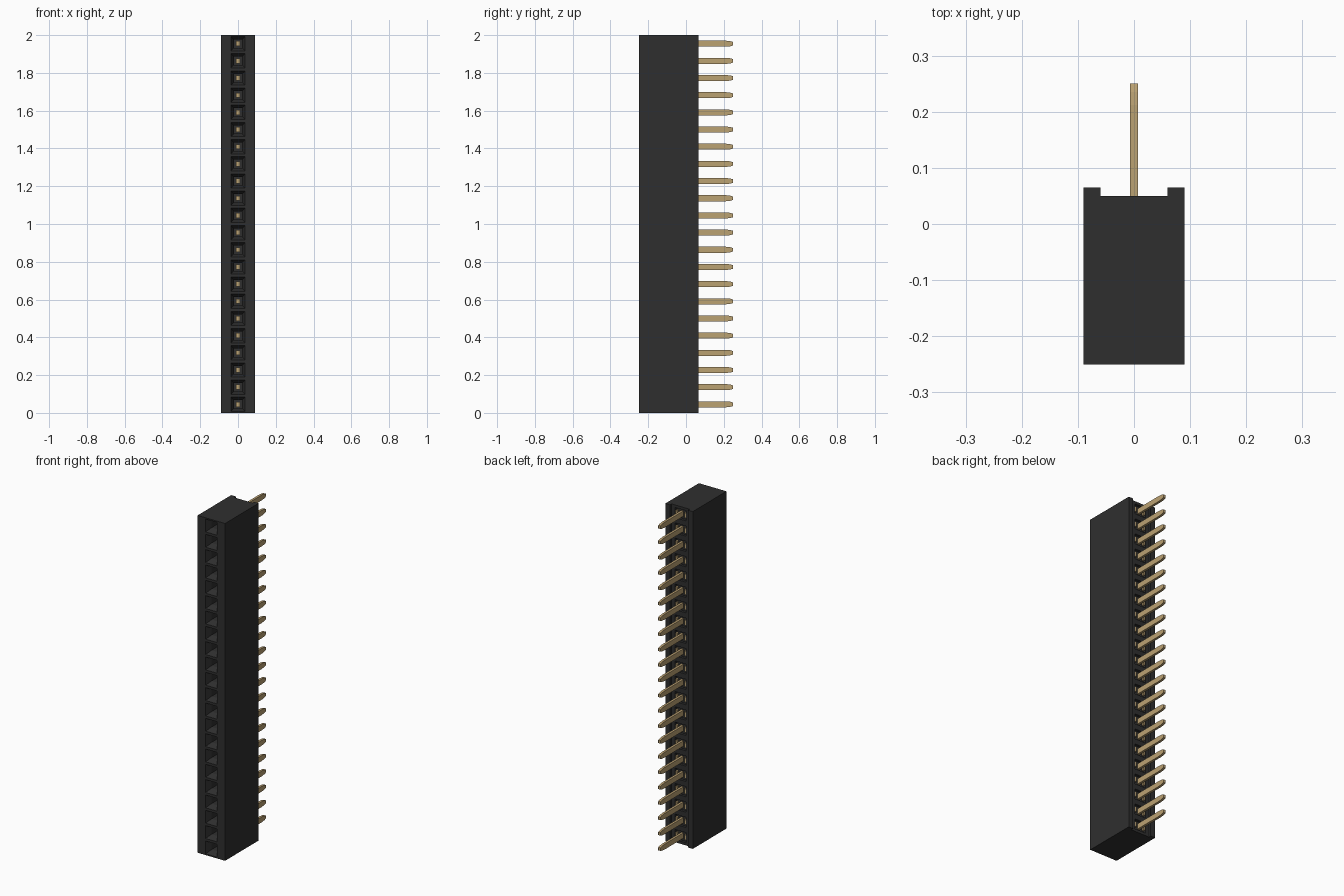
import bpy, bmesh

cube = bpy.data.objects.get("Cube")
if cube:
    bpy.data.objects.remove(cube, do_unlink=True)

COUNT = 22
PITCH = 2.0 / COUNT


def material(name, color, rough, metal=0.0):
    m = bpy.data.materials.new(name)
    m.use_nodes = True
    m.diffuse_color = (*color, 1)
    b = m.node_tree.nodes["Principled BSDF"]
    b.inputs["Base Color"].default_value = (*color, 1)
    b.inputs["Roughness"].default_value = rough
    return m


black = material("black plastic", (0.028, 0.028, 0.028), 0.6)
gold = material("dull gold", (0.50, 0.36, 0.17), 0.5)


def finish(bm, name, mat):
    bmesh.ops.remove_doubles(bm, verts=bm.verts, dist=0.0001)
    bmesh.ops.recalc_face_normals(bm, faces=bm.faces)
    me = bpy.data.meshes.new(name)
    bm.to_mesh(me)
    bm.free()
    me.materials.append(mat)
    ob = bpy.data.objects.new(name, me)
    bpy.context.collection.objects.link(ob)
    return ob


def add_face(bm, pts):
    bm.faces.new([bm.verts.new(p) for p in pts])


def rect(hx, hz, y, zc):
    return [(sx * hx, y, zc + sz * hz) for sx, sz in ((-1, -1), (1, -1), (1, 1), (-1, 1))]


def pocket(bm, rings, zc):
    """Nested rectangles (half width, half height, y) joined ring to ring and capped."""
    loops = [rect(*r, zc) for r in rings]
    for a, b in zip(loops, loops[1:]):
        for i in range(4):
            j = (i + 1) % 4
            add_face(bm, (a[i], a[j], b[j], b[i]))
    add_face(bm, loops[-1])


def prism(bm, outline, hx, xc=0.0):
    """Extrude a y-z outline along x."""
    f = bm.faces.new([bm.verts.new((xc - hx, y, z)) for y, z in outline])
    out = bmesh.ops.extrude_face_region(bm, geom=[f])["geom"]
    bmesh.ops.translate(bm, vec=(2 * hx, 0, 0),
                        verts=[v for v in out if isinstance(v, bmesh.types.BMVert)])


def box_outline(y0, y1, hz):
    return [(y0, -hz), (y1, -hz), (y1, hz), (y0, hz)]


def row(ob):
    """Repeat one part up the housing."""
    ob.location.z = PITCH / 2
    mod = ob.modifiers.new("row", 'ARRAY')
    mod.count = COUNT
    mod.use_relative_offset = False
    mod.use_constant_offset = True
    mod.constant_offset_displace = (0, 0, PITCH)


# Housing: channel-backed strip with a funnel socket and a rear pocket in each cell
section = [(0.06, 0.05), (0.06, 0.065), (0.09, 0.065), (0.09, -0.25),
           (-0.09, -0.25), (-0.09, 0.065), (-0.06, 0.065), (-0.06, 0.05)]
FRONT_EDGE = 3
bm = bmesh.new()
for n in range(COUNT):
    z0, z1 = n * PITCH, (n + 1) * PITCH
    zc = (z0 + z1) / 2
    for i in range(len(section) - 1):
        if i != FRONT_EDGE:
            a, b = section[i], section[i + 1]
            add_face(bm, ((*a, z0), (*b, z0), (*b, z1), (*a, z1)))
    pocket(bm, [(0.09, PITCH / 2, -0.25), (0.038, 0.038, -0.25),
                (0.022, 0.022, -0.215), (0.022, 0.022, -0.10)], zc)
    pocket(bm, [(0.06, PITCH / 2, 0.05), (0.036, 0.03, 0.05), (0.036, 0.03, 0.035)], zc)
for z in (0.0, 2.0):
    add_face(bm, [(x, y, z) for x, y in section])
finish(bm, "housing", black)

# Pins: flat blades with a tapered tip
bm = bmesh.new()
prism(bm, [(0.0, -0.016), (0.212, -0.016), (0.235, -0.0135), (0.25, -0.009),
           (0.25, 0.009), (0.235, 0.0135), (0.212, 0.016), (0.0, 0.016)], 0.007)
row(finish(bm, "pins", gold))

# Contacts seen at the bottom of the front sockets
bm = bmesh.new()
prism(bm, box_outline(-0.12, 0.0, 0.013), 0.01)
row(finish(bm, "socket_contacts", gold))

# Contact tabs on either side of each pin at the back
bm = bmesh.new()
for side in (-1, 1):
    prism(bm, box_outline(0.02, 0.05, 0.014), 0.005, side * 0.029)
row(finish(bm, "rear_contact_tabs", gold))
